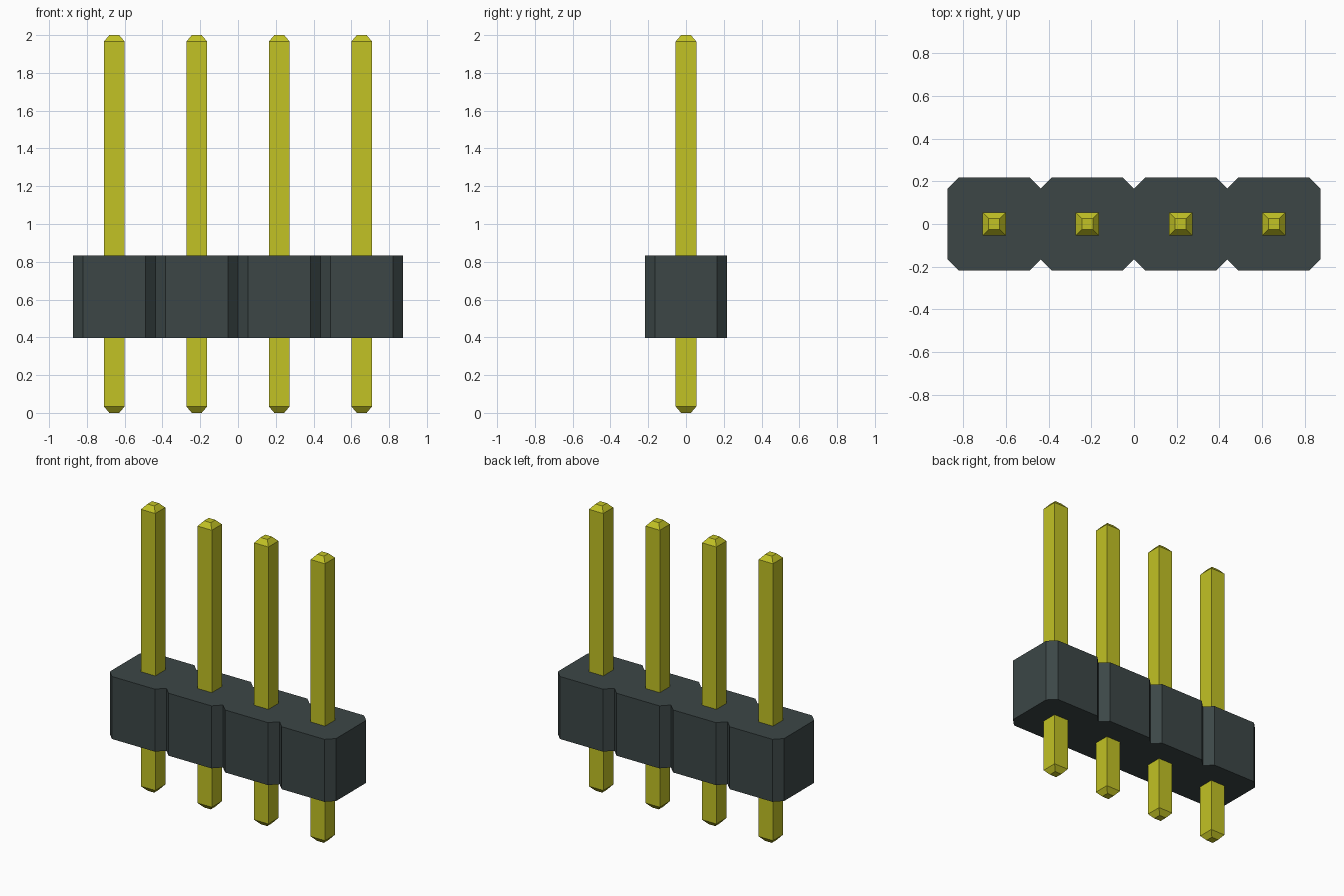
import bpy
import bmesh

if "Cube" in bpy.data.objects:
    bpy.data.objects.remove(bpy.data.objects["Cube"], do_unlink=True)

PITCH = 0.4367
COUNT = 4
HALF = PITCH / 2
CHAMFER = 0.053
BODY_BOTTOM, BODY_TOP = 0.397, 0.833
PIN_HALF, TIP_HALF, TIP_HEIGHT, PIN_TOP = 0.055, 0.026, 0.034, 2.0


def make_material(name, rgb):
    mat = bpy.data.materials.new(name)
    mat.use_nodes = True
    color = (*rgb, 1.0)
    mat.diffuse_color = color
    bsdf = mat.node_tree.nodes["Principled BSDF"]
    bsdf.inputs["Base Color"].default_value = color
    return mat


def loft(name, rings, mat, x=0.0):
    """Join rings of equal size from bottom to top and cap both ends."""
    bm = bmesh.new()
    loops = [[bm.verts.new(p) for p in ring] for ring in rings]
    for low, high in zip(loops, loops[1:]):
        for i in range(len(low)):
            j = (i + 1) % len(low)
            bm.faces.new((low[i], low[j], high[j], high[i]))
    bm.faces.new(loops[0][::-1])
    bm.faces.new(loops[-1])
    bmesh.ops.recalc_face_normals(bm, faces=bm.faces)
    mesh = bpy.data.meshes.new(name)
    bm.to_mesh(mesh)
    bm.free()
    mesh.materials.append(mat)
    obj = bpy.data.objects.new(name, mesh)
    obj.location.x = x
    bpy.context.collection.objects.link(obj)
    return obj


def square(half, z):
    return [(-half, -half, z), (half, -half, z), (half, half, z), (-half, half, z)]


plastic = make_material("dark slate plastic", (0.045, 0.062, 0.062))
metal = make_material("yellow metal", (0.54, 0.54, 0.018))

centres = [(i - (COUNT - 1) / 2) * PITCH for i in range(COUNT)]

# Housing: a row of chamfered cells sharing notches between them
front = [(centres[0] - HALF, CHAMFER - HALF)]
for c in centres:
    front += [(c - HALF + CHAMFER, -HALF),
              (c + HALF - CHAMFER, -HALF),
              (c + HALF, CHAMFER - HALF)]
outline = front + [(-x, -y) for x, y in front]
loft("housing", [[(x, y, z) for x, y in outline] for z in (BODY_BOTTOM, BODY_TOP)], plastic)

# Pins: square posts with tapered tips at both ends
pin_rings = [square(TIP_HALF, 0), square(PIN_HALF, TIP_HEIGHT),
             square(PIN_HALF, PIN_TOP - TIP_HEIGHT), square(TIP_HALF, PIN_TOP)]
for n, c in enumerate(centres, 1):
    loft(f"pin_{n}", pin_rings, metal, c)
